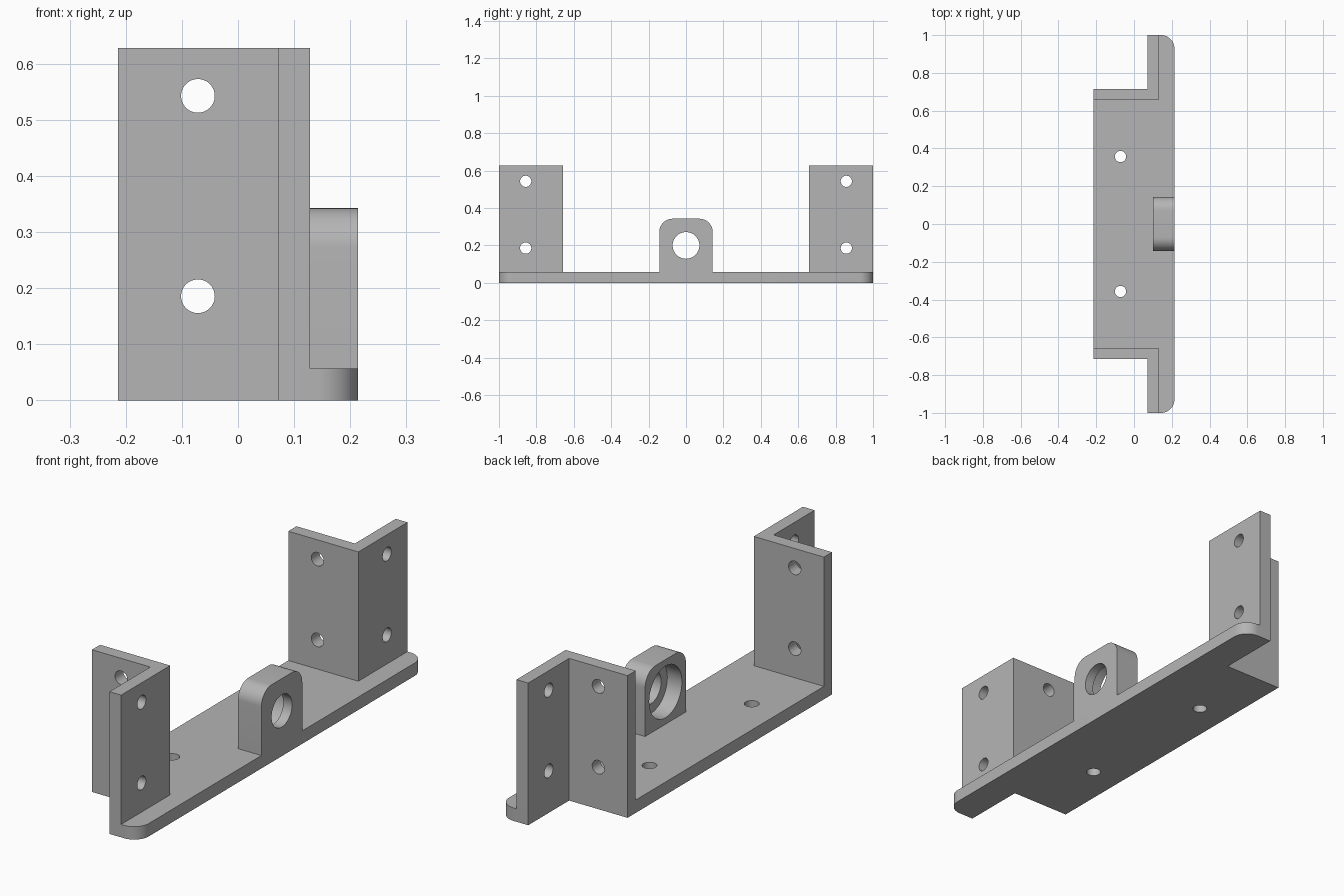
import bpy, bmesh
from math import sin, cos, pi, radians
from mathutils import Matrix, Vector

if "Cube" in bpy.data.objects:
    bpy.data.objects.remove(bpy.data.objects["Cube"])

MM = 1 / 70  # all dimensions below are in millimetres
THICK = 4    # sheet thickness

grey = bpy.data.materials.new("plain grey")
grey.use_nodes = True
colour = (0.46, 0.46, 0.46, 1)
grey.diffuse_color = colour
grey.node_tree.nodes["Principled BSDF"].inputs["Base Color"].default_value = colour


def arc(cx, cy, r, start, steps=12):
    """Quarter circle, anticlockwise from the start angle."""
    angles = [radians(start + 90 * i / steps) for i in range(steps + 1)]
    return [(cx + r * cos(a), cy + r * sin(a)) for a in angles]


def prism(name, outline, axis, low, high):
    """Extrude an outline along z (x, y points) or along x (y, z points)."""
    def place(p, d):
        return Vector((p[0], p[1], d) if axis == "z" else (d, p[0], p[1])) * MM
    bm = bmesh.new()
    face = bm.faces.new([bm.verts.new(place(p, low)) for p in outline])
    ext = bmesh.ops.extrude_face_region(bm, geom=[face])
    moved = [v for v in ext["geom"] if isinstance(v, bmesh.types.BMVert)]
    bmesh.ops.translate(bm, verts=moved, vec=place((0, 0), high - low))
    bmesh.ops.recalc_face_normals(bm, faces=bm.faces)
    mesh = bpy.data.meshes.new(name)
    bm.to_mesh(mesh)
    bm.free()
    mesh.materials.append(grey)
    obj = bpy.data.objects.new(name, mesh)
    bpy.context.collection.objects.link(obj)
    return obj


def drill(obj, centre, radius, axis, depth):
    """Cut a round hole and remove the cutter afterwards."""
    turn = {"x": Matrix.Rotation(pi / 2, 4, "Y"),
            "y": Matrix.Rotation(pi / 2, 4, "X"),
            "z": Matrix.Identity(4)}[axis]
    bm = bmesh.new()
    bmesh.ops.create_cone(bm, cap_ends=True, segments=48, radius1=radius * MM,
                          radius2=radius * MM, depth=depth * MM,
                          matrix=Matrix.Translation(Vector(centre) * MM) @ turn)
    mesh = bpy.data.meshes.new("cutter")
    bm.to_mesh(mesh)
    bm.free()
    mesh.materials.append(grey)
    cutter = bpy.data.objects.new("cutter", mesh)
    cutter.hide_render = True
    bpy.context.collection.objects.link(cutter)
    mod = obj.modifiers.new("hole", "BOOLEAN")
    mod.operation = "DIFFERENCE"
    mod.solver = "EXACT"
    mod.object = cutter
    select(obj)
    bpy.ops.object.modifier_apply(modifier=mod.name)
    bpy.data.objects.remove(cutter)


def select(obj):
    bpy.ops.object.select_all(action="DESELECT")
    obj.select_set(True)
    bpy.context.view_layer.objects.active = obj


# Base plate: wide middle, narrow ends with one rounded corner each
half = [(-15, 50), (5, 50), (5, 70)] + arc(10, 65, 5, 0)[::-1]
base = prism("base_plate", half + [(x, -y) for x, y in reversed(half)], "z", 0, THICK)
for y in (-25, 25):
    drill(base, (-5, y, 2), 2.1, "z", 20)
parts = [base]

# Upright angle brackets, mirrored front to back
angle = [(-15, 46), (9, 46), (9, 70), (5, 70), (5, 50), (-15, 50)]
for side, name in ((-1, "front_angle_bracket"), (1, "back_angle_bracket")):
    bracket = prism(name, [(x, side * y) for x, y in angle], "z", THICK, 44)
    for z in (13, 38):
        drill(bracket, (-5, side * 48, z), 2.1, "y", 10)
        drill(bracket, (7, side * 60, z), 2.1, "x", 10)
    parts.append(bracket)

# Central lug with a through hole and a wider recess on the inner face
lug = prism("bearing_lug", [(-10, THICK), (10, THICK)] + arc(5, 19, 5, 0)
            + arc(-5, 19, 5, 90), "x", 7, 15)
drill(lug, (11, 0, 14), 5, "x", 20)
drill(lug, (7, 0, 14), 8, "x", 10)
parts.append(lug)

for part in parts:
    select(part)
    bpy.ops.object.shade_smooth_by_angle(angle=radians(30))
